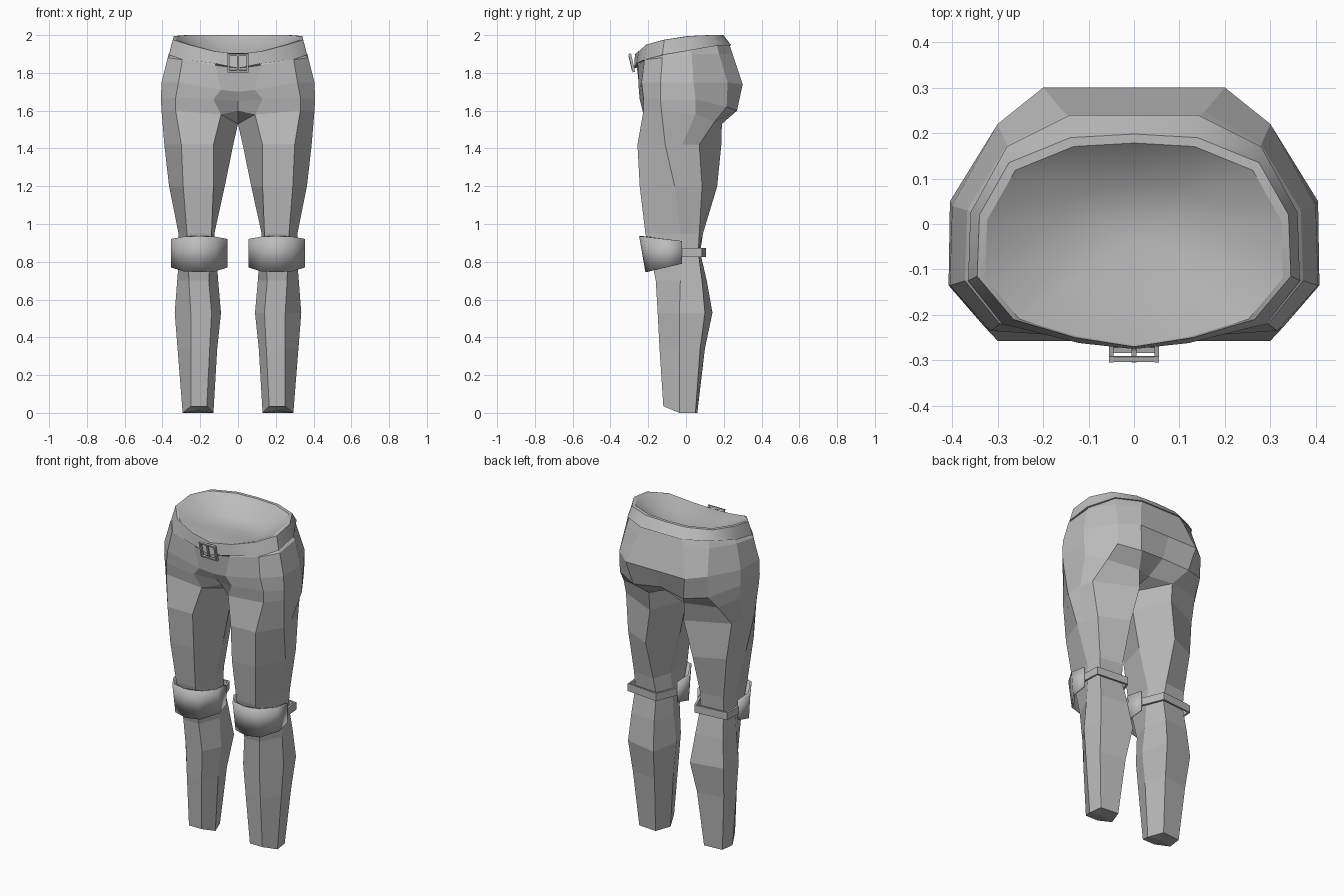
import bpy
import bmesh
from math import radians
from mathutils import Matrix

cube = bpy.data.objects.get("Cube")
if cube:
    bpy.data.objects.remove(cube, do_unlink=True)

grey = bpy.data.materials.new("plain_grey")
grey.use_nodes = True
grey.diffuse_color = (0.5, 0.5, 0.5, 1)
grey.node_tree.nodes["Principled BSDF"].inputs["Base Color"].default_value = (0.5, 0.5, 0.5, 1)


def finish(name, bm, mirror=True, smooth=None):
    """Turn a bmesh into a named object, mirrored across x = 0."""
    bmesh.ops.remove_doubles(bm, verts=bm.verts, dist=0.0005)
    mesh = bpy.data.meshes.new(name)
    bm.to_mesh(mesh)
    bm.free()
    mesh.materials.append(grey)
    obj = bpy.data.objects.new(name, mesh)
    bpy.context.collection.objects.link(obj)
    if smooth:
        bpy.ops.object.select_all(action="DESELECT")
        obj.select_set(True)
        bpy.context.view_layer.objects.active = obj
        bpy.ops.object.shade_smooth_by_angle(angle=radians(smooth))
    if mirror:
        modifier = obj.modifiers.new("mirror", "MIRROR")
        modifier.use_clip = True
        modifier.merge_threshold = 0.001
    return obj


def loft(bm, rings, closed=False):
    """Skin a stack of point rings with quads; return the vertex rows."""
    rows = [[bm.verts.new(point) for point in ring] for ring in rings]
    for low, high in zip(rows, rows[1:]):
        count = len(low)
        for i in range(count if closed else count - 1):
            j = (i + 1) % count
            bm.faces.new((low[i], low[j], high[j], high[i]))
    return rows


def shrink(ring, factor, z=None, middle=-0.03):
    """Pull a ring toward the body axis, optionally flattening its height."""
    return [(x * factor, middle + (y - middle) * factor, h if z is None else z)
            for x, y, h in ring]


# Hips: half rings running from the front middle to the back middle
hips = [
    [(0, -.16, 1.6), (.09, -.225, 1.58), (.33, -.225, 1.6), (.405, -.13, 1.6),
     (.4, .05, 1.58), (.32, .15, 1.54), (.12, .19, 1.53), (0, .13, 1.56)],
    [(0, -.21, 1.65), (.13, -.245, 1.66), (.33, -.225, 1.67), (.408, -.135, 1.66),
     (.405, .05, 1.66), (.3, .215, 1.62), (.17, .27, 1.6), (0, .25, 1.62)],
    [(0, -.245, 1.7), (.09, -.25, 1.71), (.315, -.235, 1.75), (.405, -.135, 1.75),
     (.4, .04, 1.75), (.3, .22, 1.75), (.2, .3, 1.74), (0, .3, 1.74)],
    [(0, -.26, 1.83), (.12, -.253, 1.84), (.295, -.22, 1.87), (.372, -.125, 1.88),
     (.367, .03, 1.9), (.28, .175, 1.9), (.155, .247, 1.9), (0, .25, 1.89)],
]
belt_low = [(0, -.275, 1.825), (.12, -.262, 1.85), (.29, -.22, 1.87), (.365, -.125, 1.895),
            (.36, .025, 1.92), (.28, .17, 1.945), (.14, .24, 1.945), (0, .24, 1.945)]
belt_high = [(0, -.27, 1.9), (.13, -.25, 1.915), (.265, -.21, 1.95), (.345, -.115, 1.975),
             (.34, .02, 1.995), (.275, .135, 2), (.14, .19, 2), (0, .198, 2)]

# Leg sections: height, inner x, front inner x, front outer x, outer x,
# front y, side y, back outer y, back inner y
sections = [
    (0, .13, .165, .25, .293, -.12, -.035, .05, .06),
    (.34, .11, .15, .25, .32, -.14, -.035, .075, .1),
    (.53, .09, .14, .25, .335, -.15, -.035, .1, .14),
    (.7, .105, .155, .26, .322, -.16, -.03, .085, .11),
    (.85, .115, .145, .265, .31, -.19, -.03, .065, .075),
    (.95, .125, .14, .27, .315, -.215, -.03, .07, .09),
    (1.2, .07, .13, .29, .365, -.245, -.06, .085, .165),
    (1.42, .025, .13, .3, .39, -.257, -.11, .07, .187),
]


def leg_ring(z, inner, front_in, front_out, outer, front, side, back_out, back_in):
    toe_lift = 0.035 if z == 0 else z
    back_x = outer - (0.03 if z > 1 else 0.01)
    tuck = 0.09 if z > 1 else 0.035
    return [
        (front_in, front, toe_lift), (front_out, front, toe_lift), (outer, side, z),
        ((outer + back_x) / 2, (side + back_out) / 2, z),
        (back_x, back_out, z), (inner + tuck, back_in, z),
        (inner, max(side, -0.04), z),
    ]


# Trousers: hips, legs, crotch and hollowed ankle ends in one skin
bm = bmesh.new()
hip_rows = loft(bm, hips + [shrink(belt_low, 0.97)])
crotch = (0, -.04, 1.53)
leg_rows = loft(bm, [leg_ring(*s) for s in sections] + [hips[0][1:-1] + [crotch]], closed=True)
ankle = bm.faces.new(reversed(leg_rows[0]))
bmesh.ops.poke(bm, faces=[ankle], offset=-0.03)
base, gusset = hip_rows[0], leg_rows[-1][-1]
bm.faces.new((gusset, base[1], base[0]))
bm.faces.new((base[-1], base[-2], gusset))
finish("trousers", bm)

# Belt band with a rim, and the shallow dished lining inside the waist
rim = shrink(belt_high, 0.95, middle=-0.2)
bm = bmesh.new()
loft(bm, [shrink(belt_low, 0.95), belt_low, belt_high, rim])
finish("belt", bm, smooth=40)
bm = bmesh.new()
loft(bm, [rim, shrink(rim, 0.55, 1.905), shrink(rim, 0, 1.885)])
finish("waist_lining", bm, smooth=60)

# Buckle: four bars and a prong, leaning with the belt front
bm = bmesh.new()
lean = Matrix.Translation((0, -0.287, 1.853)) @ Matrix.Rotation(radians(13), 4, "X")
bars = [((-.05, 0, 0), (.01, .014, .1)), ((.05, 0, 0), (.01, .014, .1)),
        ((0, 0, .045), (.11, .012, .01)), ((0, 0, -.045), (.11, .012, .01)),
        ((0, -.004, 0), (.01, .01, .08))]
for place, size in bars:
    matrix = lean @ Matrix.Translation(place) @ Matrix.Diagonal((*size, 1))
    bmesh.ops.create_cube(bm, size=1, matrix=matrix)
finish("buckle", bm, mirror=False)


def thicken(obj, amount):
    modifier = obj.modifiers.new("thickness", "SOLIDIFY")
    modifier.thickness = amount
    modifier.offset = -1


# Knee pads: wrapped plates with straight sides, taller at the front
plan = [(.065, -.02), (.055, -.12), (.12, -.225), (.205, -.248),
        (.29, -.225), (.355, -.12), (.35, -.02)]
bottom, top = [], []
for x, y in plan:
    forward = (-0.02 - y) / 0.228
    bottom.append((x, y + 0.033 * forward, 0.79 - 0.045 * forward))
    top.append((x, y, 0.91 + 0.025 * forward))
bm = bmesh.new()
loft(bm, [bottom, top])
thicken(finish("knee_pads", bm, smooth=60), 0.012)

# Knee straps: flat bands round the back of each knee
band = [(.345, -.03), (.338, .085), (.13, .105), (.075, -.03)]
bm = bmesh.new()
loft(bm, [[(x, y, z) for x, y in band] for z in (0.826, 0.872)])
thicken(finish("knee_straps", bm), 0.014)
